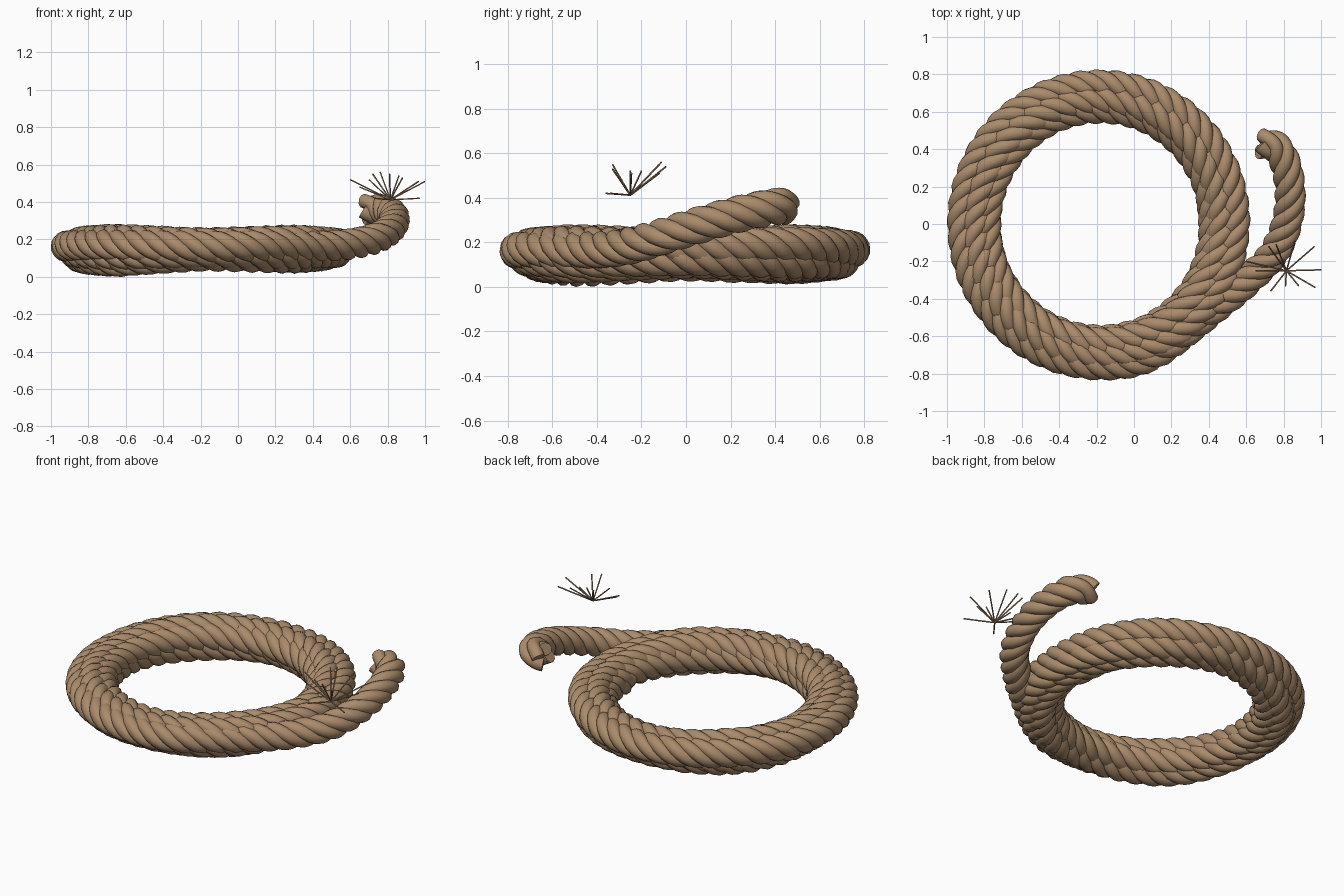
import bpy
import math
from mathutils import Vector

if "Cube" in bpy.data.objects:
    bpy.data.objects.remove(bpy.data.objects["Cube"])

CX, RING_R, MID_Z = -0.175, 0.672, 0.15      # coil centre, mean radius, mid height
STRANDS, LEAD = 4, 0.38                      # lay of the rope
STRAND_R, STRAND_OFF = 0.039, 0.046

# material
rope_mat = bpy.data.materials.new("rope_brown")
rope_mat.diffuse_color = (0.40, 0.257, 0.147, 1)
rope_mat.use_nodes = True
rope_mat.node_tree.nodes["Principled BSDF"].inputs["Base Color"].default_value = rope_mat.diffuse_color


def tube(name, polylines, radius, mat, res):
    """Round tubes along polylines, turned into one smooth mesh."""
    cu = bpy.data.curves.new(name, 'CURVE')
    cu.dimensions = '3D'
    cu.bevel_depth = radius
    cu.bevel_resolution = res
    cu.use_fill_caps = True
    for pts in polylines:
        sp = cu.splines.new('POLY')
        sp.points.add(len(pts) - 1)
        for p, co in zip(sp.points, pts):
            p.co = (*co, 1)
    cu.materials.append(mat)
    ob = bpy.data.objects.new(name, cu)
    bpy.context.collection.objects.link(ob)
    bpy.ops.object.select_all(action='DESELECT')
    ob.select_set(True)
    bpy.context.view_layer.objects.active = ob
    bpy.ops.object.convert(target='MESH')
    bpy.ops.object.shade_smooth_by_angle(angle=math.radians(50))
    return ob


# shift of each turn inside the bundle: turn, radial, vertical
KEYS = [(0, -.07, -.03), (.4, .025, -.022), (1, .03, -.025), (1.6, -.005, -.05),
        (2.3, -.045, -.04), (3, -.068, 0), (3.8, -.045, .035), (4.5, 0, .042),
        (5.1, .05, .03), (5.4, .07, .016), (6, .07, .016)]


def shift(u):
    for a, b in zip(KEYS, KEYS[1:]):
        if u <= b[0]:
            f = (u - a[0]) / (b[0] - a[0])
            return a[1] + (b[1] - a[1]) * f, a[2] + (b[2] - a[2]) * f


# coil guide points, then the loose tail
guide = []
for i in range(94):
    u = i / 16
    dr, dz = shift(u)
    a = 2 * math.pi * u
    dz *= 1 - .2 * math.cos(4 * a)           # hand-laid unevenness
    if dz < 0:
        dz *= 1 - .15 * math.cos(a)
    r = RING_R + dr
    guide.append(Vector((CX + r * math.cos(a), 1.015 * r * math.sin(a), MID_Z + dz)))
guide += [Vector(p) for p in [
    (.47, -.42, .165), (.62, -.29, .178), (.745, -.16, .21), (.815, 0, .26),
    (.835, .17, .31), (.81, .32, .345), (.76, .41, .36), (.675, .43, .36)]]


def catmull(pts, steps):
    ext = [2 * pts[0] - pts[1]] + pts + [2 * pts[-1] - pts[-2]]
    out = []
    for p0, p1, p2, p3 in zip(ext, ext[1:], ext[2:], ext[3:]):
        for k in range(steps):
            t = k / steps
            out.append(.5 * (2 * p1 + (p2 - p0) * t + (2 * p0 - 5 * p1 + 4 * p2 - p3) * t * t
                             + (3 * p1 - p0 - 3 * p2 + p3) * t ** 3))
    return out + [pts[-1]]


path = catmull(guide, 11)

# twist the strands around the path
strands = [[] for _ in range(STRANDS)]
dist = 0
for i, p in enumerate(path):
    if i:
        dist += (p - path[i - 1]).length
    t = (path[min(i + 1, len(path) - 1)] - path[max(i - 1, 0)]).normalized()
    n = Vector((0, 0, 1)).cross(t).normalized()
    b = t.cross(n)
    for s in range(STRANDS):
        a = 2 * math.pi * (dist / LEAD + s / STRANDS)
        strands[s].append(p + STRAND_OFF * (n * math.cos(a) + b * math.sin(a)))
for s, pts in enumerate(strands):
    tube(f"rope_strand_{s + 1}", [pts], STRAND_R, rope_mat, 3)

# tuft of stray fibres above the tail
root = Vector((.815, -.25, .412))
tips = [(1.0, -.245, .51), (.965, -.12, .51), (.86, -.09, .54), (.76, -.11, .56),
        (.72, -.12, .55), (.60, -.20, .52), (.65, -.25, .48), (.73, -.36, .42),
        (.81, -.33, .55), (.88, -.33, .53), (.97, -.34, .42), (.70, -.25, .52)]
tube("stray_fibres", [[root, Vector(t)] for t in tips], 0.004, rope_mat, 1)
